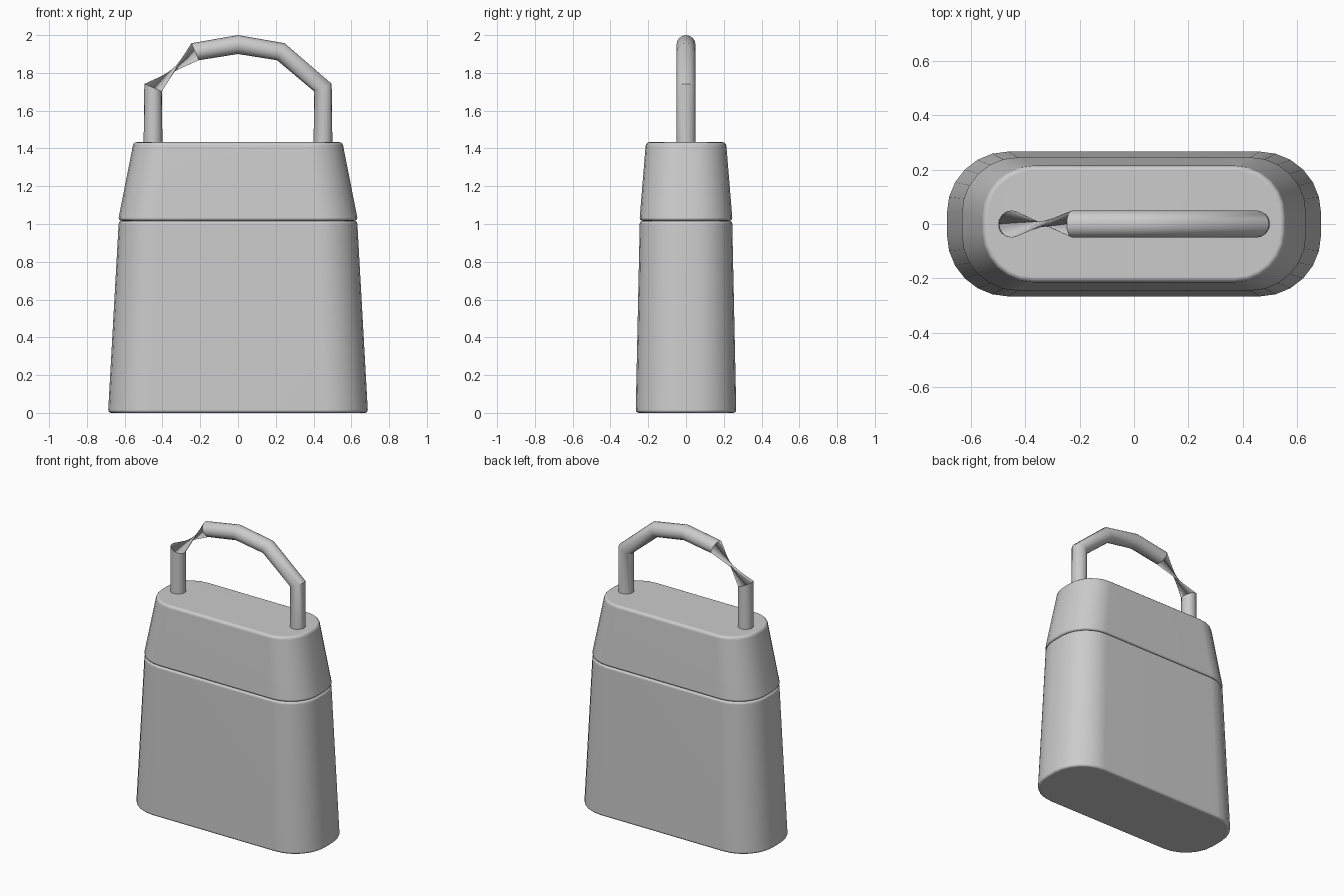
import bpy, bmesh
from math import sin, cos, pi
from mathutils import Vector

if "Cube" in bpy.data.objects:
    bpy.data.objects.remove(bpy.data.objects["Cube"])


def outline(hx, hy, r, z, seg=6):
    """Rounded rectangle as a list of points."""
    pts = []
    for q, (sx, sy) in enumerate([(1, 1), (-1, 1), (-1, -1), (1, -1)]):
        for i in range(seg + 1):
            a = (q + i / seg) * pi / 2
            pts.append(Vector((sx * (hx - r) + r * cos(a), sy * (hy - r) + r * sin(a), z)))
    return pts


def loft(name, rings, twist_at=None, angle=35):
    """Skin closed rings; the joint after ring twist_at gets a half-turn twist."""
    bm = bmesh.new()
    loops = [[bm.verts.new(p) for p in ring] for ring in rings]
    n = len(loops[0])
    for k, (a, b) in enumerate(zip(loops, loops[1:])):
        if k == twist_at:
            b = b[n // 2:] + b[:n // 2]
        for i in range(n):
            j = (i + 1) % n
            bm.faces.new((a[i], a[j], b[j], b[i]))
    bm.faces.new(loops[0][::-1])
    bm.faces.new(loops[-1])
    bmesh.ops.recalc_face_normals(bm, faces=bm.faces)
    me = bpy.data.meshes.new(name)
    bm.to_mesh(me)
    bm.free()
    ob = bpy.data.objects.new(name, me)
    bpy.context.collection.objects.link(ob)
    bpy.ops.object.select_all(action='DESELECT')
    ob.select_set(True)
    bpy.context.view_layer.objects.active = ob
    bpy.ops.object.shade_smooth_by_angle(angle=angle * pi / 180)
    return ob


def tapered_block(name, low, high, bev_low, bev_high, steps=3):
    """Tapered rounded block; low and high are (hx, hy, corner radius, z)."""
    rings = []
    for (hx, hy, r, z), b, up in ((low, bev_low, 1), (high, bev_high, -1)):
        part = []
        for i in range(steps + 1):
            t = i / steps * pi / 2
            d = b * (1 - sin(t))
            part.append(outline(hx - d, hy - d, r - d, z + up * b * (1 - cos(t))))
        # quarter-round runs from cap to wall
        rings += part if up == 1 else part[::-1]
    ob = loft(name, rings)
    mod = ob.modifiers.new("flat_caps", 'WEIGHTED_NORMAL')
    mod.keep_sharp = True
    return ob


# Bag body and upper section, meeting at a fine groove
tapered_block("bag_body", (0.687, 0.266, 0.225, 0.0), (0.632, 0.245, 0.205, 1.017), 0.016, 0.016)
tapered_block("bag_top", (0.632, 0.245, 0.205, 1.017), (0.557, 0.214, 0.185, 1.433), 0.016, 0.02)

# Handle: mitred tube rings given by inner and outer points (x, z)
half = [((0.40, 1.40), (0.50, 1.40)),
        ((0.403, 1.702), (0.496, 1.742)),
        ((0.207, 1.867), (0.247, 1.957))]
sections = [((-i[0], i[1]), (-o[0], o[1])) for i, o in half]
sections += [((0, 1.90), (0, 2.0))] + half[::-1]
rings = []
for inner, outer in sections:
    i, o = Vector((inner[0], 0, inner[1])), Vector((outer[0], 0, outer[1]))
    c, u = (i + o) / 2, (o - i) / 2
    rings.append([c + u * cos(k * pi / 8) + Vector((0, 0.05 * sin(k * pi / 8), 0)) for k in range(16)])
loft("carry_handle", rings, twist_at=1)
